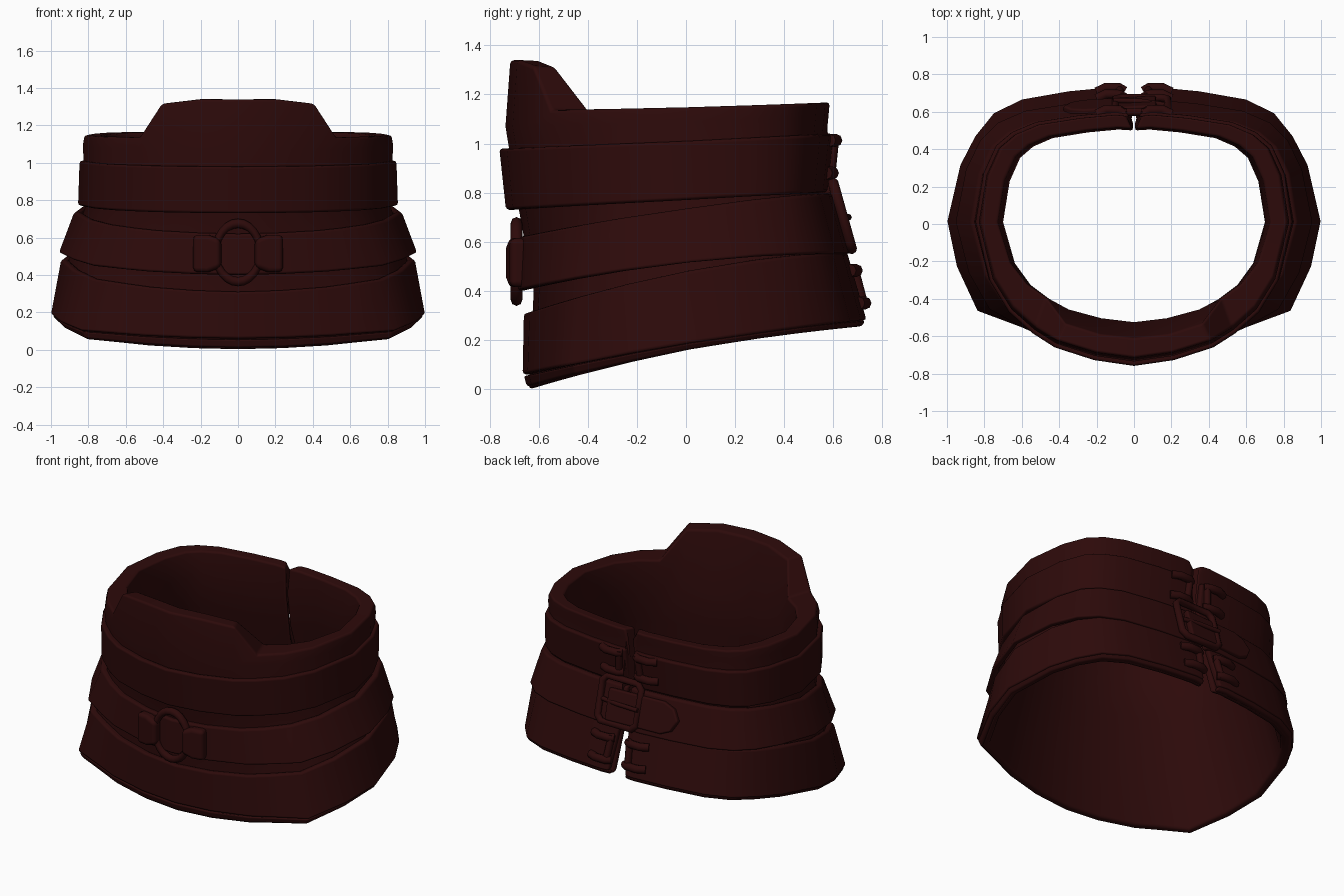
import bpy, bmesh, math
from mathutils import Vector

cube = bpy.data.objects.get("Cube")
if cube:
    bpy.data.objects.remove(cube)

leather = bpy.data.materials.new("dark_oxblood")
leather.use_nodes = True
COLOR = (0.026, 0.003, 0.003, 1)
leather.diffuse_color = COLOR
leather.node_tree.nodes["Principled BSDF"].inputs["Base Color"].default_value = COLOR

# Half plan outlines, front middle round to back gap: boxy at the hem, rounder at the neck
LOW = [(0, -1), (.25, -.97), (.5, -.89), (.64, -.81), (.84, -.7), (.95, -.34), (1, .02),
       (.93, .43), (.85, .64), (.75, .81), (.6, .91), (.35, .97), (.12, 1), (0, .99)]
HIGH = [(0, -1), (.25, -.96), (.5, -.87), (.64, -.77), (.79, -.62), (.91, -.4), (1, .02),
        (.95, .45), (.87, .7), (.77, .82), (.62, .91), (.35, .97), (.12, 1), (0, .99)]


def finish(ob, bevel=0.0):
    ob.data.materials.clear()
    ob.data.materials.append(leather)
    for p in ob.data.polygons:
        p.use_smooth = True
    if bevel:
        m = ob.modifiers.new("soft_edges", "BEVEL")
        m.width, m.segments, m.limit_method = bevel, 2, "ANGLE"
        m.angle_limit = math.radians(40)
        m.harden_normals = True
    return ob


def from_bmesh(name, bm, bevel):
    bmesh.ops.recalc_face_normals(bm, faces=bm.faces)
    me = bpy.data.meshes.new(name)
    bm.to_mesh(me)
    bm.free()
    ob = bpy.data.objects.new(name, me)
    bpy.context.collection.objects.link(ob)
    return finish(ob, bevel)


def flap_height(n):
    if n < .3:
        return .205
    if n < .5:
        return .205 - .025 * (n - .3) / .2
    return max(0, .18 * (.64 - n) / .14)


def ring(rx, front, back, zf, zs, zb, gap, flap=0, lean=0):
    """Points of one open loop; z follows a curve through front, side, back."""
    side = []
    t = min(1, max(0, (zs - .2) / .57))
    for low, high in zip(LOW, HIGH):
        px, py = Vector(low).lerp(Vector(high), t)
        x = gap if len(side) == len(LOW) - 1 else px * rx
        h = flap * flap_height(px) if py < 0 else 0
        y = py * (front if py < 0 else back) - lean * h / .205
        z = zs + (zb - zf) / 2 * py + ((zf + zb) / 2 - zs) * py * py + h
        side.append(Vector((x, y, z)))
    return [Vector((-p.x, p.y, p.z)) for p in side[:0:-1]] + side


def loft(name, loops, bevel):
    """Sweep a closed cross-section round the neck and cap both ends."""
    bm = bmesh.new()
    rows = [[bm.verts.new(p) for p in ring(*l)] for l in loops]
    for a, b in zip(rows, rows[1:] + rows[:1]):
        for i in range(len(a) - 1):
            bm.faces.new((a[i], a[i + 1], b[i + 1], b[i]))
    for end in (0, -1):
        bm.faces.new([r[end] for r in rows])
    return from_bmesh(name, bm, bevel)


def band(name, bottom, top, t=.04, bevel=.014):
    inset = lambda l: (l[0] - t, l[1] - t, l[2] - t) + l[3:]
    loft(name, [bottom, top, inset(top), inset(bottom)], bevel)


def plate(name, outline, thick, loc, rot=(0, 0, 0), bevel=.012):
    bm = bmesh.new()
    rows = [[bm.verts.new((x, s * thick / 2, z)) for x, z in outline] for s in (-1, 1)]
    for r in rows:
        bm.faces.new(r)
    n = len(outline)
    for i in range(n):
        j = (i + 1) % n
        bm.faces.new((rows[0][i], rows[0][j], rows[1][j], rows[1][i]))
    ob = from_bmesh(name, bm, bevel)
    ob.location, ob.rotation_euler = loc, rot


def tube(name, pts, r, cyclic=False):
    cu = bpy.data.curves.new(name, "CURVE")
    cu.dimensions, cu.bevel_depth, cu.bevel_resolution = "3D", r, 2
    cu.use_fill_caps = True
    s = cu.splines.new("POLY")
    s.points.add(len(pts) - 1)
    for p, co in zip(s.points, pts):
        p.co = (*co, 1)
    s.use_cyclic_u = cyclic
    ob = bpy.data.objects.new(name, cu)
    bpy.context.collection.objects.link(ob)
    bpy.ops.object.select_all(action="DESELECT")
    ob.select_set(True)
    bpy.context.view_layer.objects.active = ob
    bpy.ops.object.convert(target="MESH")
    finish(bpy.context.object)


# Inner shell with the raised chin flap
loft("collar_shell", [
    (.965, .64, .70, 0, .155, .25, .05),
    (.89, .62, .62, .4, .55, .6, .025),
    (.81, .68, .55, .73, .78, .82, .02),
    (.83, .735, .58, 1.07, 1.09, 1.11, .03),
    (.82, .715, .585, 1.135, 1.148, 1.168, .045, 1),
    (.73, .51, .515, 1.13, 1.145, 1.163, .012, 1, .1),
    (.70, .525, .505, .95, .98, 1.0, .002),
    (.77, .54, .535, .7, .75, .78, .002),
    (.93, .60, .66, .01, .165, .26, .045)], .014)

# Outer leather bands
band("lower_band", (1.0, .665, .735, .06, .185, .28, .06), (.945, .66, .655, .31, .48, .56, .03))
band("middle_strap", (.958, .695, .668, .40, .515, .55, .01), (.875, .69, .598, .62, .735, .80, .01))
band("upper_band", (.855, .733, .575, .73, .77, .80, .02), (.847, .76, .6, .98, 1.01, 1.04, .03))
# Thin hem along the bottom edge
band("bottom_hem", (.975, .648, .715, .012, .16, .255, .055), (.992, .66, .73, .055, .185, .28, .055), .03, .01)

# Front ring, slightly sunk, held by two thick leather loops
bpy.ops.mesh.primitive_torus_add(major_radius=.15, minor_radius=.024, major_segments=24,
                                 minor_segments=8, location=(0, -.69, .52),
                                 rotation=(math.radians(90), 0, 0))
bpy.context.object.name = "front_ring"
bpy.context.object.scale = (.8, 1.04, 1)
finish(bpy.context.object)
for s, side in ((1, "left"), (-1, "right")):
    plate(side + "_ring_loop", [(s * x, z) for x, z in
          ((-.05, -.075), (.02, -.1), (.1, -.1), (.1, .1), (.02, .1), (-.05, .075))], .07,
          (s * .14, -.695, .515), (0, 0, s * .16), .025)

# Back buckle: frame, prong and pointed strap end
TILT = .27


def on_back(x, z, out=.02):
    return (x, .668 - (z - .55) * .28 + out, z)


frame = [(-.10, .60), (-.07, .57), (.15, .57), (.18, .60), (.18, .81), (.15, .84), (-.07, .84), (-.10, .81)]
tube("buckle_frame", [on_back(x, z, .012) for x, z in frame], .022, True)
tube("buckle_prong", [on_back(.17, .70, .01), on_back(.04, .70, .03), on_back(-.11, .70, .035)], .014)
plate("strap_end", [(.12, -.10), (-.27, -.10), (-.34, -.07), (-.38, 0), (-.34, .07), (-.27, .10), (.12, .10)],
      .04, on_back(0, .68, .005), (TILT, 0, .06))

# Edge rods and toggles that close the upper and lower bands
CLOSURES = {"upper": ((.86, .585), (1.03, .603)), "lower": ((.33, .725), (.50, .68))}
for level, ((z0, y0), (z1, y1)) in CLOSURES.items():
    for s, side in ((1, "left"), (-1, "right")):
        tube(f"{level}_{side}_rod", [(s * .08, y0, z0), (s * .065, y1, z1)], .022)
        for k in (.12, .9):
            y, z = y0 + (y1 - y0) * k, z0 + (z1 - z0) * k
            tube(f"{level}_{side}_toggle",
                 [(s * .05, y - .01, z), (s * .08, y + .008, z), (s * .15, y + .01, z), (s * .2, y - .015, z)], .026)
